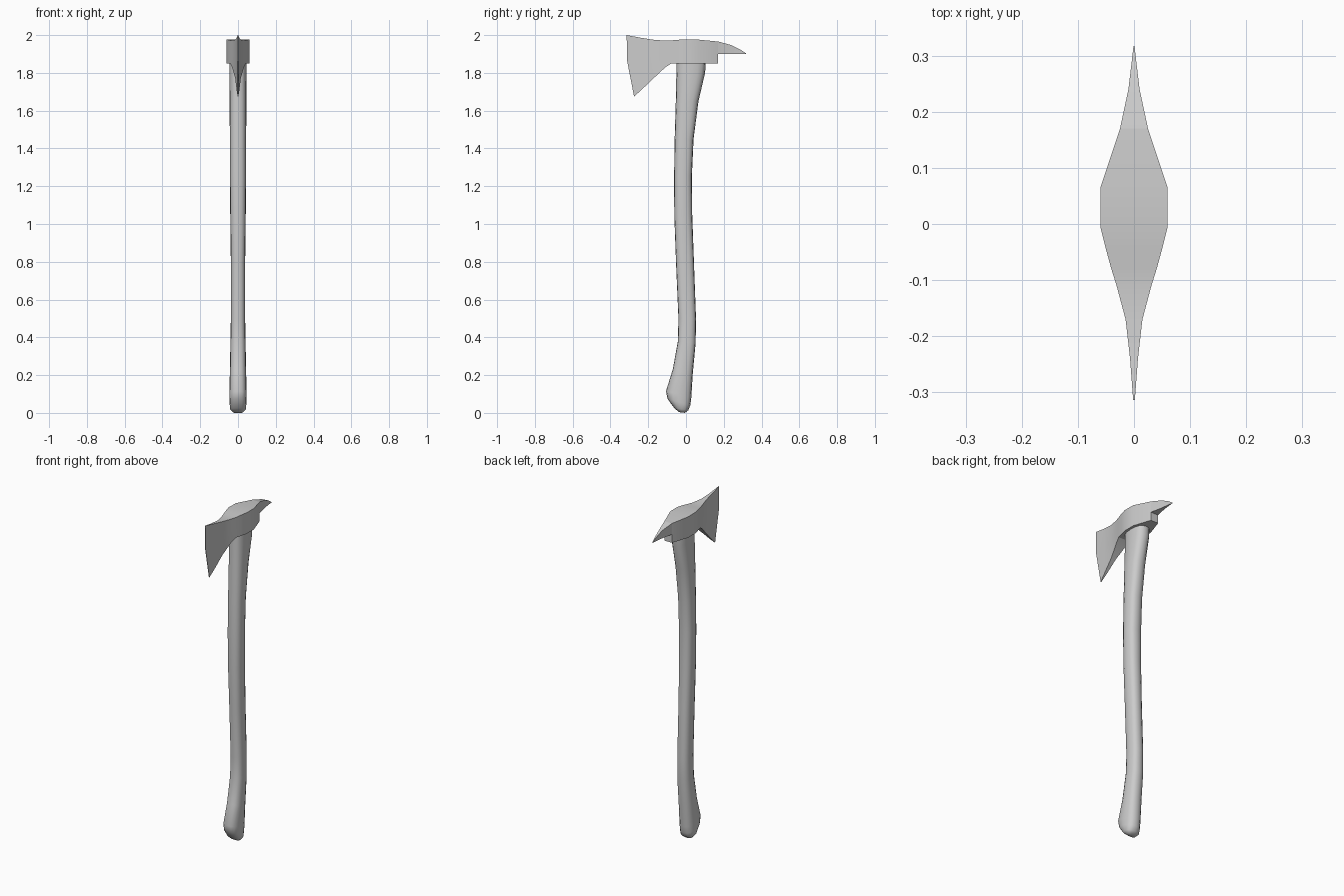
import bpy, bmesh, math


def loft(name, rings, angle=30):
    """Skin a list of equal-length closed vertex rings and cap both ends."""
    bm = bmesh.new()
    vr = [[bm.verts.new(p) for p in ring] for ring in rings]
    n = len(rings[0])
    for a, b in zip(vr, vr[1:]):
        for i in range(n):
            j = (i + 1) % n
            bm.faces.new((a[i], a[j], b[j], b[i]))
    bm.faces.new(vr[0])
    bm.faces.new(vr[-1])
    bmesh.ops.recalc_face_normals(bm, faces=bm.faces[:])
    me = bpy.data.meshes.new(name)
    bm.to_mesh(me)
    bm.free()
    ob = bpy.data.objects.new(name, me)
    bpy.context.collection.objects.link(ob)
    bpy.ops.object.select_all(action='DESELECT')
    ob.select_set(True)
    bpy.context.view_layer.objects.active = ob
    bpy.ops.object.shade_smooth_by_angle(angle=math.radians(angle))
    return ob


def oval(yf, zf, yb, zb, hx, n=16, p=0.8):
    """Rounded handle section between a front point and a back point."""
    ring = []
    for i in range(n):
        a = 2 * math.pi * i / n
        c, s = math.cos(a), math.sin(a)
        u = math.copysign(abs(c) ** p, c)
        v = math.copysign(abs(s) ** p, s)
        t = (v + 1) / 2
        ring.append((hx * u, yf + (yb - yf) * t, zf + (zb - zf) * t))
    return ring


def slab(yt, zt, yb, zb, hw):
    """Four-cornered head section: top edge and bottom edge, half width hw."""
    return [(-hw, yt, zt), (hw, yt, zt), (hw, yb, zb), (-hw, yb, zb)]


# Handle: curved shaft with a flared, slanted knob
handle = [
    (-0.037, 0.004, -0.006, 0.000, 0.026),
    (-0.062, 0.025, 0.012, 0.014, 0.042),
    (-0.098, 0.075, 0.023, 0.040, 0.045),
    (-0.106, 0.115, 0.028, 0.080, 0.046),
    (-0.070, 0.230, 0.036, 0.210, 0.043),
    (-0.043, 0.380, 0.051, 0.370, 0.040),
    (-0.040, 0.500, 0.053, 0.500, 0.038),
    (-0.053, 0.800, 0.042, 0.800, 0.038),
    (-0.062, 1.050, 0.033, 1.050, 0.041),
    (-0.063, 1.250, 0.031, 1.250, 0.043),
    (-0.060, 1.450, 0.040, 1.450, 0.043),
    (-0.054, 1.650, 0.066, 1.650, 0.045),
    (-0.051, 1.800, 0.101, 1.800, 0.046),
    (-0.050, 1.870, 0.106, 1.870, 0.046),
]
loft("handle", [oval(*r) for r in handle], 50)

# Axe head: flared blade running into the thick eye
head = [
    (-0.314, 2.000, -0.275, 1.675, 0.0015),
    (-0.240, 1.986, -0.240, 1.706, 0.007),
    (-0.170, 1.975, -0.170, 1.773, 0.015),
    (-0.110, 1.971, -0.110, 1.829, 0.031),
    (-0.078, 1.972, -0.078, 1.850, 0.041),
    (-0.045, 1.975, -0.045, 1.850, 0.050),
    (-0.005, 1.977, -0.005, 1.850, 0.060),
    (0.065, 1.976, 0.065, 1.850, 0.060),
    (0.170, 1.966, 0.170, 1.850, 0.025),
]
head = [slab(*r) for r in head]
# bow the cutting edge forward with a mid row of vertices on every section
for i, r in enumerate(head):
    mid = [((a[0] + b[0]) / 2, (a[1] + b[1]) / 2 - (0.018 if i == 0 else 0),
            (a[2] + b[2]) / 2 + (0.03 if i == 0 else 0)) for a, b in ((r[1], r[2]), (r[3], r[0]))]
    head[i] = [r[0], r[1], mid[0], r[2], r[3], mid[1]]
loft("axe_head", head)

# Pick: tapering spike behind the eye, stepped up from its lower edge
pick = [
    (0.170, 1.966, 0.170, 1.900, 0.025),
    (0.240, 1.947, 0.240, 1.900, 0.010),
    (0.290, 1.922, 0.290, 1.900, 0.004),
    (0.317, 1.904, 0.317, 1.899, 0.001),
]
loft("pick_spike", [slab(*r) for r in pick])
